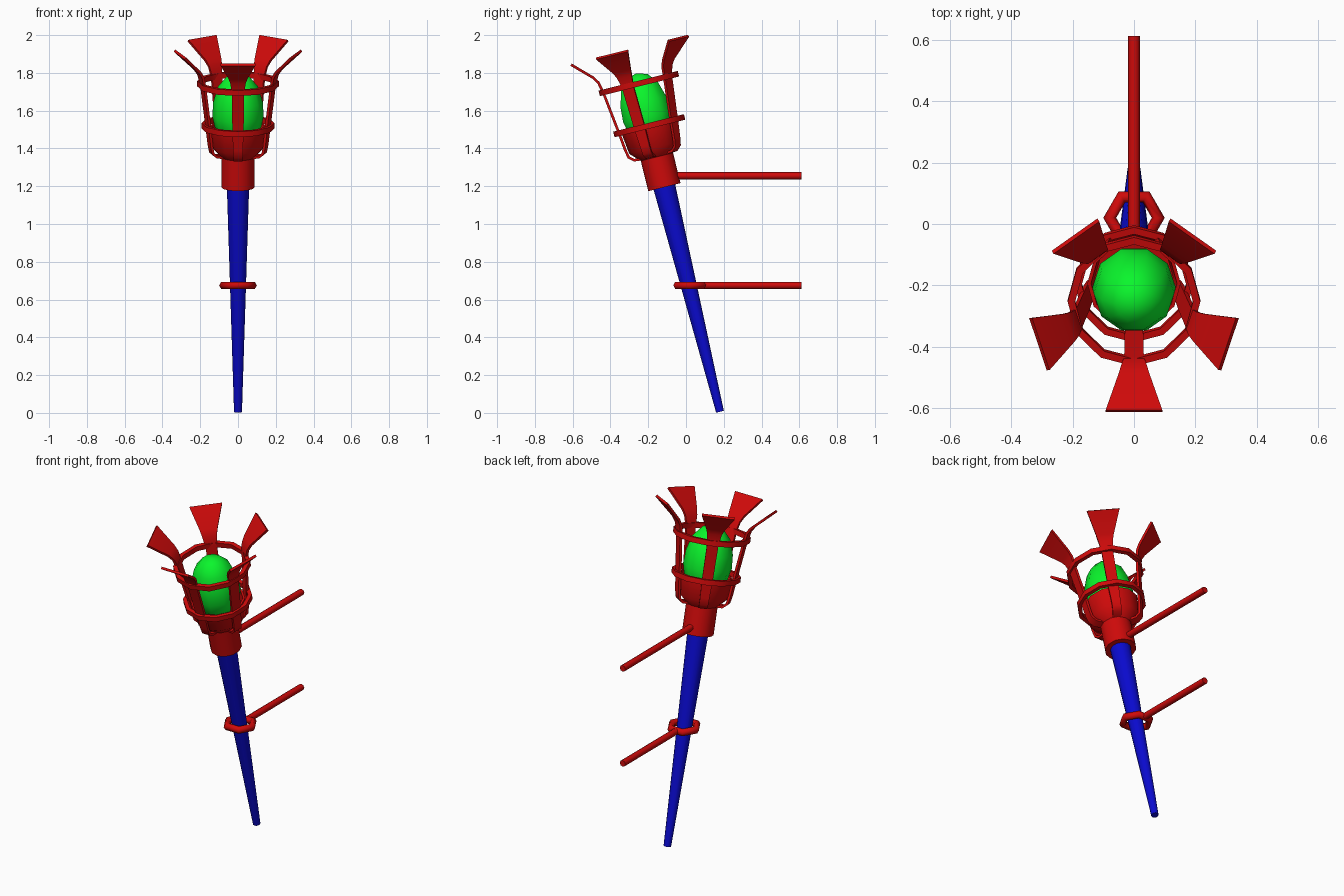
import bpy, bmesh, math
from mathutils import Matrix, Vector

if "Cube" in bpy.data.objects:
    bpy.data.objects.remove(bpy.data.objects["Cube"])

# Tilted torch frame: local z runs up the handle
TILT = Matrix.Translation((0, 0.18, 0.006)) @ Matrix.Rotation(math.radians(13.9), 4, 'X')


def material(name, color):
    m = bpy.data.materials.new(name)
    m.diffuse_color = color
    m.use_nodes = True
    m.node_tree.nodes["Principled BSDF"].inputs["Base Color"].default_value = m.diffuse_color
    return m


RED = material("red_metal", (0.62, 0.003, 0.003, 1))
BLUE = material("blue_handle", (0.003, 0.003, 0.62, 1))
GREEN = material("green_glow", (0.003, 0.92, 0.025, 1))


def finish(name, bm, mat, matrix=TILT, smooth=0):
    bmesh.ops.remove_doubles(bm, verts=bm.verts, dist=1e-5)
    bmesh.ops.recalc_face_normals(bm, faces=bm.faces)
    me = bpy.data.meshes.new(name)
    bm.to_mesh(me)
    bm.free()
    me.materials.append(mat)
    ob = bpy.data.objects.new(name, me)
    bpy.context.collection.objects.link(ob)
    ob.matrix_world = matrix
    if smooth:
        bpy.ops.object.select_all(action='DESELECT')
        ob.select_set(True)
        bpy.context.view_layer.objects.active = ob
        bpy.ops.object.shade_smooth_by_angle(angle=math.radians(smooth))
    return ob


def lathe(name, profile, mat, sides=12, closed=False, matrix=TILT, smooth=40):
    """Revolve (radius, height) points about local z."""
    bm = bmesh.new()
    rows = [[bm.verts.new((r * math.cos(a), r * math.sin(a), h)) for r, h in profile]
            for a in (2 * math.pi * i / sides for i in range(sides))]
    n = len(profile)
    for i in range(sides):
        p, q = rows[i], rows[(i + 1) % sides]
        for j in range(n if closed else n - 1):
            k = (j + 1) % n
            if profile[j][0] == 0:
                bm.faces.new((p[j], q[k], p[k]))
            elif profile[k][0] == 0:
                bm.faces.new((p[j], q[j], p[k]))
            else:
                bm.faces.new((p[j], q[j], q[k], p[k]))
    return finish(name, bm, mat, matrix, smooth)


def band(name, r_in, r_out, h, half):
    lathe(name, [(r_in, h - half), (r_out, h - half), (r_out, h + half), (r_in, h + half)],
          RED, closed=True)


def prong(name, path, angle, thick=0.007):
    """Flat strip swept along (radius, height, half width) points."""
    bm = bmesh.new()
    pts = [Vector((r, h)) for r, h, w in path]
    rows = []
    for i, (r, h, w) in enumerate(path):
        d = (pts[min(i + 1, len(pts) - 1)] - pts[max(i - 1, 0)]).normalized()
        o = Vector((d.y, -d.x)) * thick
        rows.append([bm.verts.new((r + s * o.x, t * w, h + s * o.y))
                     for s, t in ((1, -1), (1, 1), (-1, 1), (-1, -1))])
    for p, q in zip(rows, rows[1:]):
        for j in range(4):
            k = (j + 1) % 4
            bm.faces.new((p[j], p[k], q[k], q[j]))
    bm.faces.new(rows[0])
    bm.faces.new(rows[-1])
    finish(name, bm, RED, TILT @ Matrix.Rotation(angle, 4, 'Z'), 50)


# Tapered handle
lathe("handle", [(0, 0), (0.021, 0), (0.06, 1.26), (0, 1.26)], BLUE)

# Collar and open cup
lathe("cup", [(0, 1.225), (0.088, 1.225), (0.088, 1.39), (0.138, 1.44), (0.152, 1.555),
              (0.14, 1.555), (0.128, 1.48), (0, 1.465)], RED)

# Glowing egg
lathe("glowing_egg", [(0, 1.47), (0.08, 1.48), (0.12, 1.54), (0.136, 1.61), (0.131, 1.69),
                      (0.105, 1.775), (0.06, 1.828), (0, 1.846)], GREEN, sides=10, smooth=70)

# Cage bands
band("lower_band", 0.17, 0.193, 1.56, 0.015)
band("upper_band", 0.192, 0.216, 1.79, 0.015)

# Five flared prongs
PATH = [(0.07, 1.397, 0.024), (0.122, 1.402, 0.024), (0.146, 1.423, 0.025), (0.154, 1.465, 0.026),
        (0.166, 1.57, 0.03), (0.194, 1.79, 0.032), (0.206, 1.845, 0.041), (0.226, 1.877, 0.05),
        (0.324, 1.973, 0.092)]
for i in range(5):
    prong(f"prong_{i + 1}", PATH, math.radians(-90 + 72 * i))

# Wall bars, running straight back
for name, y0, z in (("upper_wall_bar", -0.06, 1.255), ("lower_wall_bar", 0.095, 0.675)):
    m = Matrix.Translation((0, y0, z)) @ Matrix.Rotation(math.radians(-90), 4, 'X')
    length = 0.612 - y0
    lathe(name, [(0, 0), (0.019, 0), (0.019, length), (0, length)], RED, 8, matrix=m, smooth=50)

# Six-sided holding ring around the handle
tube = [(0.079 + 0.021 * math.cos(math.radians(60 * k)), 0.021 * math.sin(math.radians(60 * k)))
        for k in range(6)]
lathe("holding_ring", tube, RED, 6, closed=True, matrix=Matrix.Translation((0, 0.02, 0.675)),
      smooth=65)
